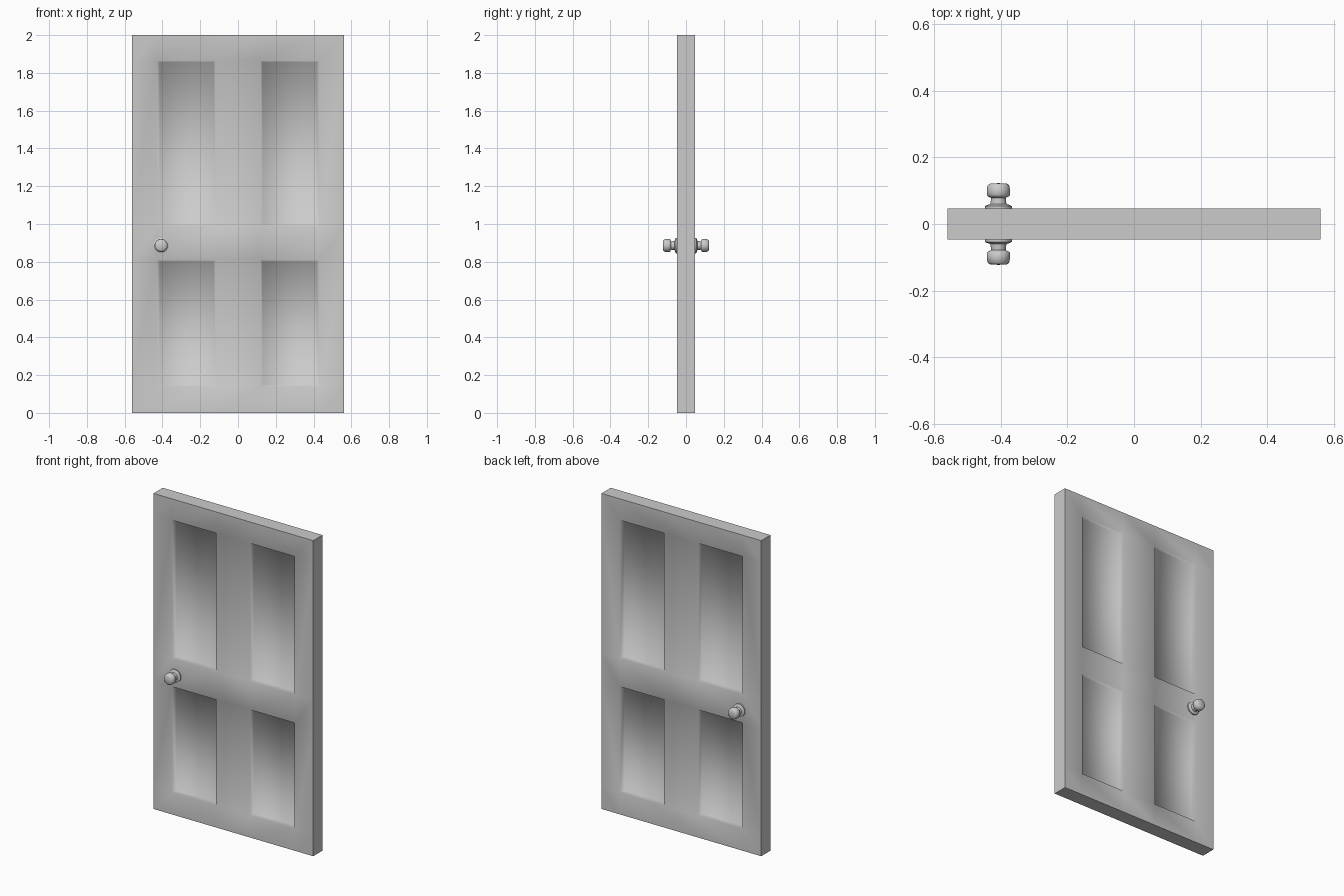
import bpy, bmesh, math
from mathutils import Matrix, Vector

cube = bpy.data.objects.get("Cube")
if cube:
    bpy.data.objects.remove(cube, do_unlink=True)

HALF = 0.0465    # half the slab thickness
DEPTH = 0.02     # depth of the recessed panels
XS = [-0.56, -0.43, -0.12, 0.12, 0.43, 0.56]
ZS = [0, 0.14, 0.81, 0.99, 1.865, 2]

grey = bpy.data.materials.new("plain grey")
grey.use_nodes = True
colour = (0.6, 0.6, 0.6, 1)
grey.diffuse_color = colour
grey.node_tree.nodes["Principled BSDF"].inputs["Base Color"].default_value = colour


def finish(bm, name, angle):
    """Turn a bmesh into a smooth-shaded object with sharp edges kept."""
    bmesh.ops.recalc_face_normals(bm, faces=bm.faces)
    mesh = bpy.data.meshes.new(name)
    bm.to_mesh(mesh)
    bm.free()
    mesh.materials.append(grey)
    obj = bpy.data.objects.new(name, mesh)
    bpy.context.collection.objects.link(obj)
    bpy.ops.object.select_all(action='DESELECT')
    obj.select_set(True)
    bpy.context.view_layer.objects.active = obj
    bpy.ops.object.shade_smooth_by_angle(angle=math.radians(angle))
    return obj


# Door slab: front grid of stiles, rails and panels
bm = bmesh.new()
grid = [[bm.verts.new((x, -HALF, z)) for z in ZS] for x in XS]
panels = []
for i in range(len(XS) - 1):
    for k in range(len(ZS) - 1):
        face = bm.faces.new((grid[i][k], grid[i + 1][k],
                             grid[i + 1][k + 1], grid[i][k + 1]))
        if i in (1, 3) and k in (1, 3):
            panels.append(face)

# Recessed panels with sloping sides, gentler on the outer stiles
bm.normal_update()
bmesh.ops.inset_individual(bm, faces=panels, thickness=0.0125, depth=-DEPTH)
for face in panels:
    for v in face.verts:
        if abs(v.co.x) > 0.3:
            v.co.x -= math.copysign(0.008, v.co.x)

# Mirrored back, joined to the front around the rim
front = bm.faces[:] + bm.edges[:] + bm.verts[:]
copy = bmesh.ops.duplicate(bm, geom=front)
back = [g for g in copy["geom"] if isinstance(g, bmesh.types.BMVert)]
bmesh.ops.scale(bm, vec=(1, -1, 1), verts=back)
bmesh.ops.bridge_loops(bm, edges=[e for e in bm.edges if e.is_boundary])
finish(bm, "door_slab", 70)

# Knobs: rosette, neck and rounded grip turned about the y axis
PROFILE = [(0.041, 0), (0.041, 0.007), (0.035, 0.01), (0.024, 0.014),
           (0.022, 0.032), (0.031, 0.036), (0.035, 0.041), (0.035, 0.056),
           (0.032, 0.07), (0.025, 0.075), (0, 0.076)]
for name, side in (("front_knob", -1), ("back_knob", 1)):
    bm = bmesh.new()
    verts = [bm.verts.new((r, side * d, 0)) for r, d in PROFILE]
    edges = [bm.edges.new(pair) for pair in zip(verts, verts[1:])]
    bmesh.ops.spin(bm, geom=verts + edges, cent=(0, 0, 0), axis=(0, 1, 0),
                   angle=math.tau, steps=24)
    bmesh.ops.remove_doubles(bm, verts=bm.verts, dist=0.0001)
    bmesh.ops.transform(bm, verts=bm.verts, matrix=Matrix.Translation(
        Vector((-0.407, side * HALF, 0.886))))
    finish(bm, name, 50)
